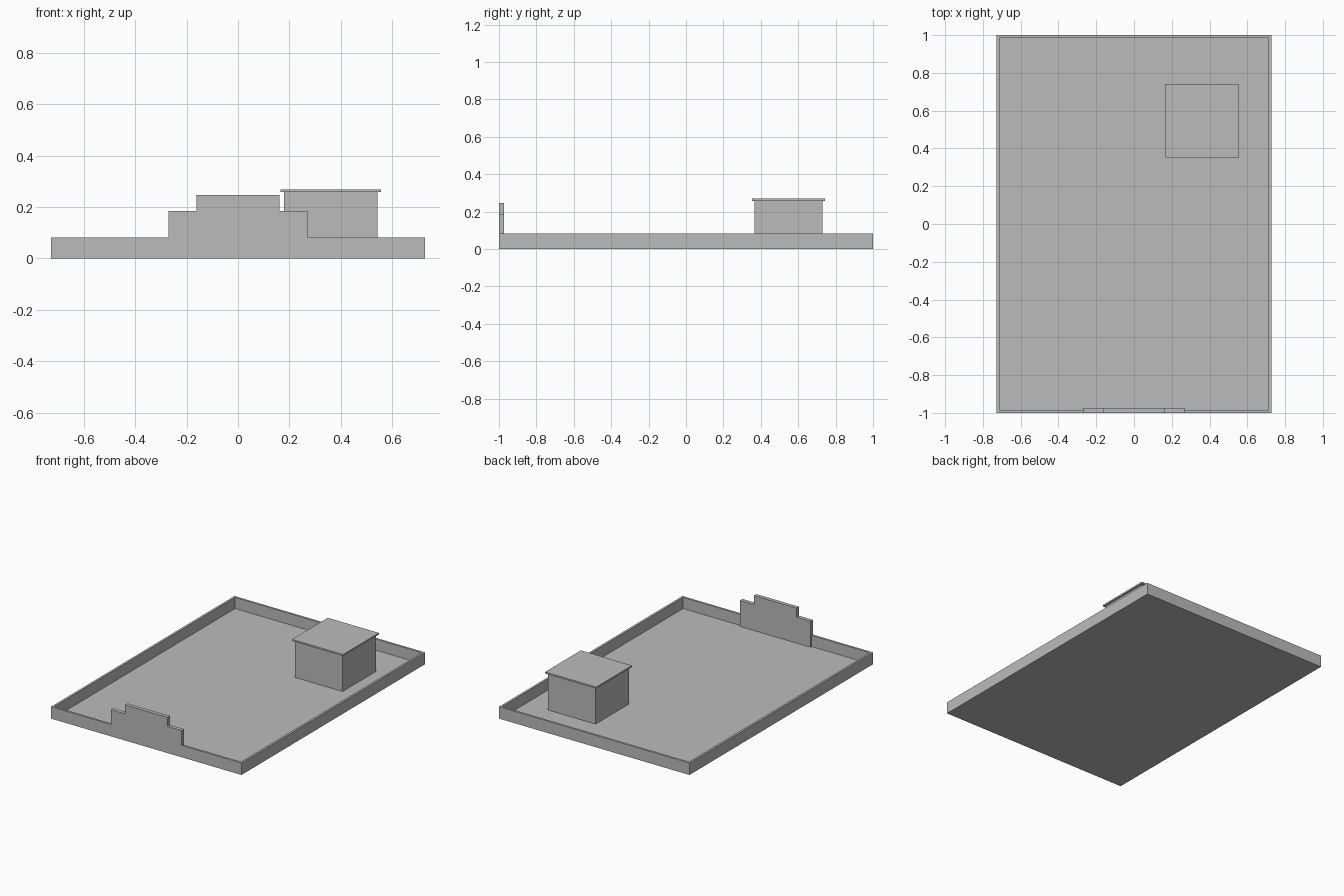
import bpy
import bmesh

cube = bpy.data.objects.get("Cube")
if cube:
    bpy.data.objects.remove(cube, do_unlink=True)

grey = bpy.data.materials.new("plain_grey")
grey.use_nodes = True
grey.diffuse_color = (0.5, 0.5, 0.5, 1)
grey.node_tree.nodes["Principled BSDF"].inputs["Base Color"].default_value = (0.5, 0.5, 0.5, 1)

W, D = 0.727, 1.0       # half width and half depth of the building
FLOOR, RIM = 0.005, 0.082
WALL = 0.021


def finish(name, bm):
    bmesh.ops.recalc_face_normals(bm, faces=bm.faces)
    mesh = bpy.data.meshes.new(name)
    bm.to_mesh(mesh)
    bm.free()
    mesh.materials.append(grey)
    obj = bpy.data.objects.new(name, mesh)
    bpy.context.collection.objects.link(obj)
    return obj


def extrude(name, points, offset):
    """Solid made by sweeping a flat outline along an offset."""
    bm = bmesh.new()
    face = bm.faces.new([bm.verts.new(p) for p in points])
    swept = bmesh.ops.extrude_face_region(bm, geom=[face], use_keep_orig=True)
    verts = [v for v in swept["geom"] if isinstance(v, bmesh.types.BMVert)]
    bmesh.ops.translate(bm, verts=verts, vec=offset)
    return finish(name, bm)


def slab(name, cx, cy, half, z0, z1):
    corners = [(-1, -1), (1, -1), (1, 1), (-1, 1)]
    return extrude(name, [(cx + sx * half, cy + sy * half, z0) for sx, sy in corners],
                   (0, 0, z1 - z0))


# Roof tray: a block whose top is inset and pushed down to leave the low walls
bm = bmesh.new()
bmesh.ops.create_cube(bm, size=1)
bmesh.ops.scale(bm, vec=(2 * W, 2 * D, RIM), verts=bm.verts)
bmesh.ops.translate(bm, vec=(0, 0, RIM / 2), verts=bm.verts)
top = max(bm.faces, key=lambda f: f.calc_center_median().z)
bmesh.ops.inset_region(bm, faces=[top], thickness=WALL)
well = bmesh.ops.extrude_face_region(bm, geom=[top])
bmesh.ops.translate(bm, vec=(0, 0, FLOOR - RIM),
                    verts=[v for v in well["geom"] if isinstance(v, bmesh.types.BMVert)])
bmesh.ops.delete(bm, geom=[top], context='FACES_ONLY')
finish("flat_roof_tray", bm)

# Stepped front parapet, mirrored from its right-hand outline
half = [(0.27, FLOOR), (0.27, 0.184), (0.162, 0.184), (0.162, 0.246)]
outline = half + [(-x, z) for x, z in reversed(half)]
extrude("stepped_parapet", [(x, -D, z) for x, z in outline], (0, 0.027, 0))

# Rooftop hut with an overhanging lid
slab("hut_walls", 0.361, 0.547, 0.182, FLOOR, 0.259)
slab("hut_lid", 0.361, 0.547, 0.195, 0.258, 0.269)
